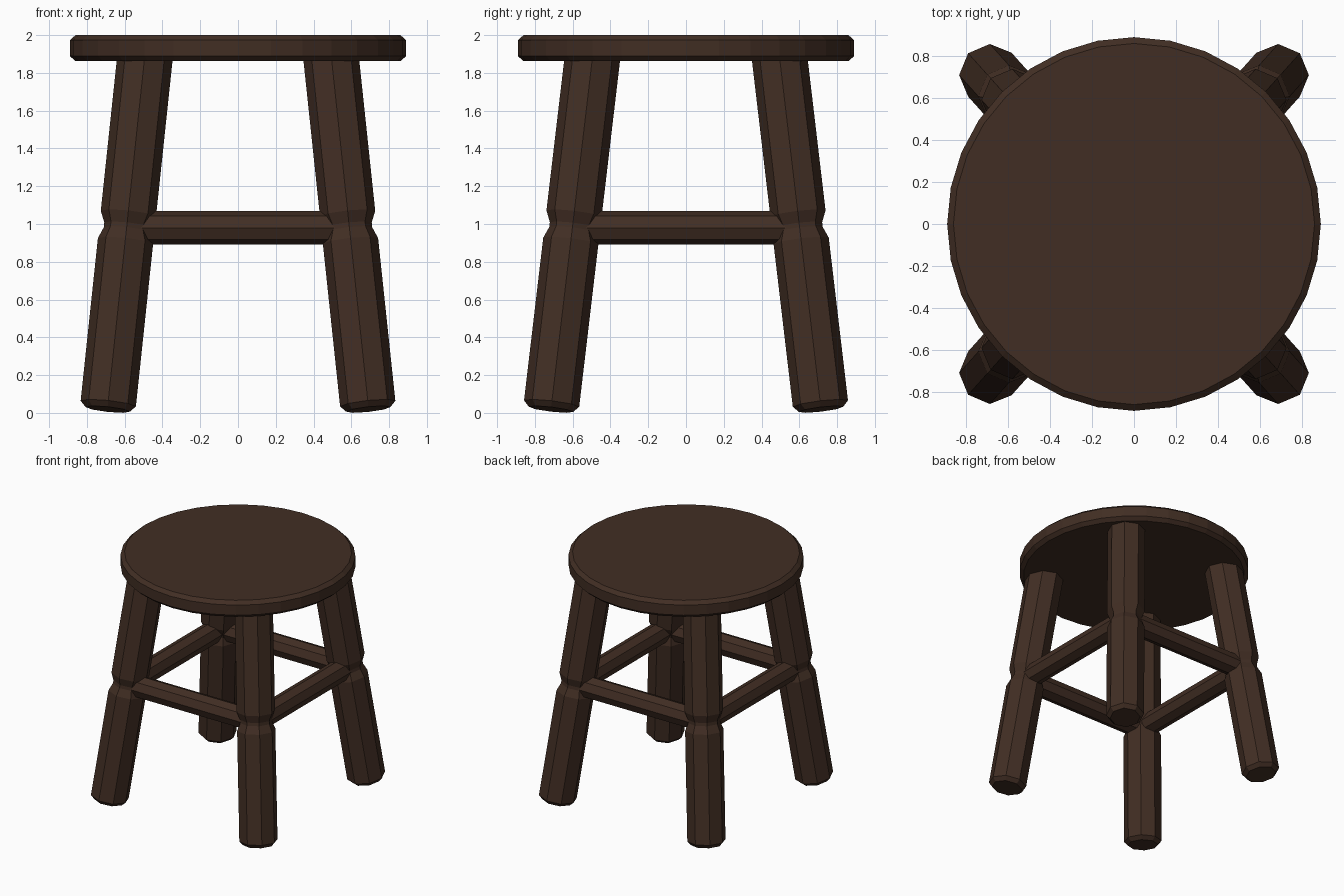
import bpy, bmesh, math
from mathutils import Vector

if "Cube" in bpy.data.objects:
    bpy.data.objects.remove(bpy.data.objects["Cube"])

wood = bpy.data.materials.new("dark brown wood")
wood.diffuse_color = (0.053, 0.027, 0.017, 1)
wood.use_nodes = True
wood.node_tree.nodes["Principled BSDF"].inputs["Base Color"].default_value = wood.diffuse_color


def lathe(name, start, direction, rings, sides, side_hint, turn=0.0):
    """Flat-shaded turned part: rings are (distance along axis, radius)."""
    axis = Vector(direction).normalized()
    hint = Vector(side_hint)
    u = (hint - axis * hint.dot(axis)).normalized()
    v = axis.cross(u)
    bm = bmesh.new()
    loops = []
    for d, r in rings:
        c = Vector(start) + axis * d
        loop = []
        for i in range(sides):
            a = turn + 2 * math.pi * i / sides
            loop.append(bm.verts.new(c + (u * math.cos(a) + v * math.sin(a)) * r))
        loops.append(loop)
    for lo, hi in zip(loops, loops[1:]):
        for i in range(sides):
            j = (i + 1) % sides
            bm.faces.new((lo[i], lo[j], hi[j], hi[i]))
    bm.faces.new(loops[0][::-1])
    bm.faces.new(loops[-1])
    bmesh.ops.recalc_face_normals(bm, faces=bm.faces)
    mesh = bpy.data.meshes.new(name)
    bm.to_mesh(mesh)
    bm.free()
    mesh.materials.append(wood)
    ob = bpy.data.objects.new(name, mesh)
    bpy.context.collection.objects.link(ob)
    return ob


# Round seat with chamfered rims
lathe("seat", (0, 0, 1.862), (0, 0, 1),
      [(0, 0.86), (0.027, 0.89), (0.111, 0.89), (0.138, 0.86)], 32, (1, 0, 0))

# Four splayed octagonal legs with a notch where the stretchers meet
FOOT = Vector((0.690, 0.715, 0.019))
LEAN = Vector((-0.106, -0.118, 1.0))
K = LEAN.length
leg_rings = [(z * K, r) for z, r in (
    (0.0, 0.118), (0.03, 0.147), (0.891, 0.147), (0.951, 0.122),
    (0.976, 0.122), (1.036, 0.147), (1.86, 0.147), (1.89, 0.118))]
for sy, depth in ((-1, "front"), (1, "back")):
    for sx, side in ((-1, "left"), (1, "right")):
        lathe(f"{depth}_{side}_leg", (FOOT.x * sx, FOOT.y * sy, FOOT.z),
              (LEAN.x * sx, LEAN.y * sy, LEAN.z), leg_rings, 8, (1, 0, 0))

# Octagonal stretchers joining the legs at mid height
SX, SY, SZ, SR = 0.592, 0.605, 0.98, 0.0875
for s, name in ((-1, "front"), (1, "back")):
    lathe(name + "_stretcher", (-SX, SY * s, SZ), (1, 0, 0),
          [(0, SR), (2 * SX, SR)], 8, (0, 0, 1))
for s, name in ((-1, "left"), (1, "right")):
    lathe(name + "_stretcher", (SX * s, -SY, SZ), (0, 1, 0),
          [(0, SR), (2 * SY, SR)], 8, (0, 0, 1))
